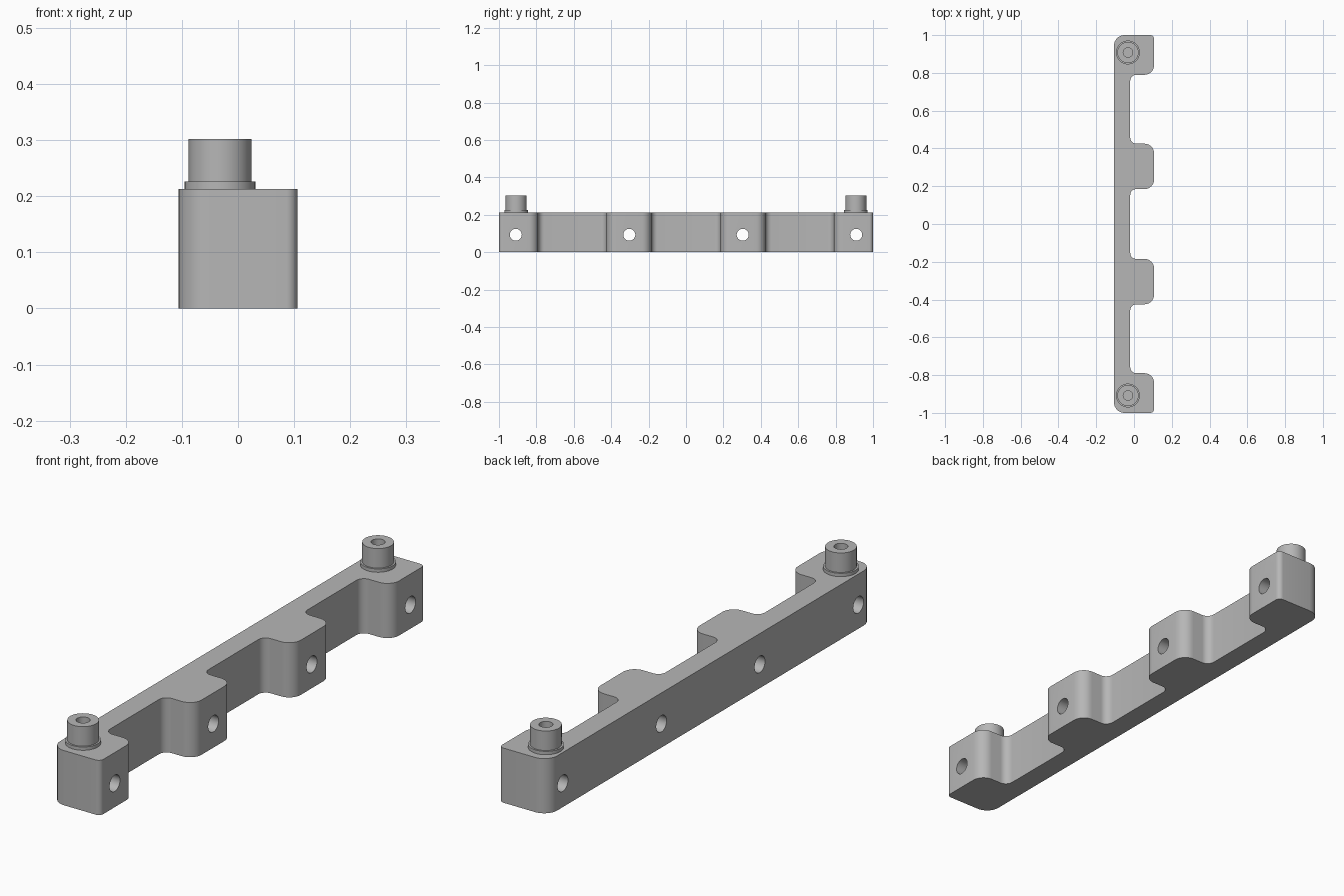
import bpy, bmesh, math
from mathutils import Vector, Matrix

if "Cube" in bpy.data.objects:
    bpy.data.objects.remove(bpy.data.objects["Cube"])

grey = bpy.data.materials.new("grey metal")
grey.diffuse_color = (0.47, 0.47, 0.47, 1)
grey.use_nodes = True
grey.node_tree.nodes["Principled BSDF"].inputs["Base Color"].default_value = grey.diffuse_color

HEIGHT = 0.213
LEFT, RIGHT, WEB = -0.106, 0.106, -0.02
HOLE_Y = (-0.91, -0.303, 0.303, 0.91)


def make(name, bm):
    bmesh.ops.recalc_face_normals(bm, faces=bm.faces)
    mesh = bpy.data.meshes.new(name)
    bm.to_mesh(mesh)
    bm.free()
    mesh.materials.append(grey)
    ob = bpy.data.objects.new(name, mesh)
    bpy.context.collection.objects.link(ob)
    return ob


def smooth(ob):
    bpy.ops.object.select_all(action='DESELECT')
    ob.select_set(True)
    bpy.context.view_layer.objects.active = ob
    bpy.ops.object.shade_smooth_by_angle(angle=math.radians(30))


def rounded(corners, steps=8):
    """Replace each (x, y, radius) right-angle corner by an arc."""
    out = []
    for i, (x, y, r) in enumerate(corners):
        p = Vector((x, y))
        a = (Vector(corners[i - 1][:2]) - p).normalized()
        b = (Vector(corners[(i + 1) % len(corners)][:2]) - p).normalized()
        centre = p + (a + b) * r
        for k in range(steps + 1):
            t = math.pi / 2 * k / steps
            out.append(centre - b * r * math.cos(t) - a * r * math.sin(t))
    return out


# Rail outline: thin web with four rounded mounting blocks, mirrored in y
OUT, IN = 0.05, 0.032
half = [(WEB, 0.185, IN), (RIGHT, 0.185, OUT), (RIGHT, 0.425, OUT), (WEB, 0.425, IN),
        (WEB, 0.79, IN), (RIGHT, 0.79, OUT), (RIGHT, 1.0, 0.02), (LEFT, 1.0, 0.056)]
outline = rounded(half + [(x, -y, r) for x, y, r in reversed(half)])
bm = bmesh.new()
base = bm.faces.new([bm.verts.new((p.x, p.y, 0)) for p in outline])
ext = bmesh.ops.extrude_face_region(bm, geom=[base])
bmesh.ops.translate(bm, vec=(0, 0, HEIGHT),
                    verts=[v for v in ext["geom"] if isinstance(v, bmesh.types.BMVert)])
rail = make("mounting_rail", bm)

# Cross holes through every block
bm = bmesh.new()
for y in HOLE_Y:
    bmesh.ops.create_cone(bm, cap_ends=True, segments=32, radius1=0.032, radius2=0.032, depth=0.5,
                          matrix=Matrix.Translation((0, y, 0.093)) @ Matrix.Rotation(math.pi / 2, 4, 'Y'))
cutter = make("hole_cutter", bm)
cutter.hide_render = True
mod = rail.modifiers.new("holes", 'BOOLEAN')
mod.operation, mod.solver, mod.object = 'DIFFERENCE', 'EXACT', cutter
bpy.context.view_layer.objects.active = rail
bpy.ops.object.modifier_apply(modifier=mod.name)
bpy.data.objects.remove(cutter)
smooth(rail)

# Collared bosses with a blind bore, turned around a vertical axis
PROFILE = [(0, 0.216), (0.025, 0.216), (0.025, 0.302), (0.056, 0.302),
           (0.056, 0.226), (0.063, 0.226), (0.063, 0.21)]
for name, y in (("front_boss", -0.908), ("back_boss", 0.908)):
    bm = bmesh.new()
    verts = [bm.verts.new((r, 0, z)) for r, z in PROFILE]
    edges = [bm.edges.new(pair) for pair in zip(verts, verts[1:])]
    bmesh.ops.spin(bm, geom=verts + edges, cent=(0, 0, 0), axis=(0, 0, 1),
                   angle=math.tau, steps=48)
    bmesh.ops.remove_doubles(bm, verts=bm.verts, dist=0.0001)
    bmesh.ops.holes_fill(bm, edges=bm.edges, sides=0)
    boss = make(name, bm)
    boss.location = (-0.032, y, 0)
    smooth(boss)
